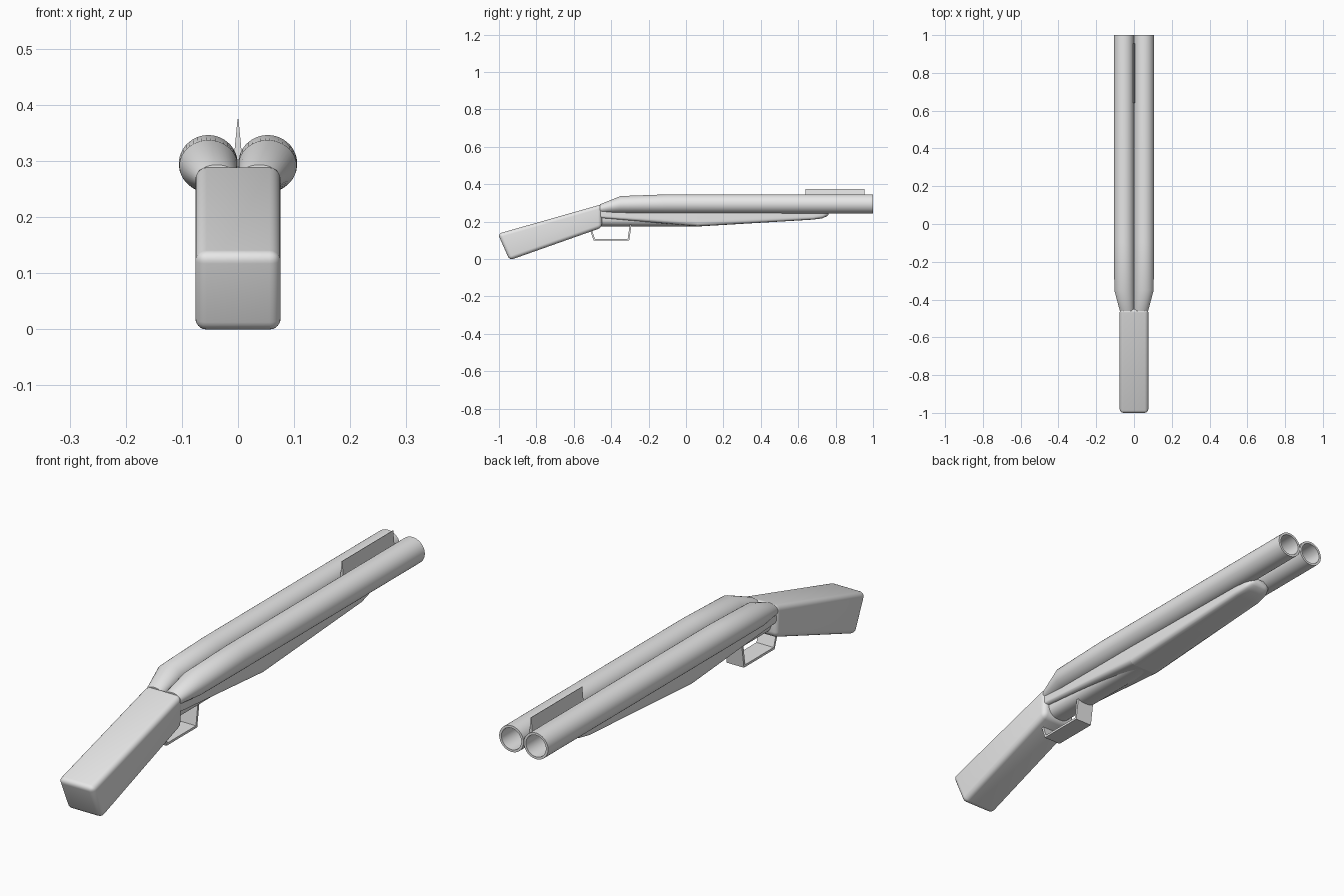
import bpy, bmesh, math

if "Cube" in bpy.data.objects:
    bpy.data.objects.remove(bpy.data.objects["Cube"])

grey = bpy.data.materials.new("plain grey")
grey.diffuse_color = (0.8, 0.8, 0.8, 1)
grey.use_nodes = True
grey.node_tree.nodes["Principled BSDF"].inputs["Base Color"].default_value = grey.diffuse_color


def finish(name, bm, angle=32):
    bmesh.ops.recalc_face_normals(bm, faces=bm.faces)
    me = bpy.data.meshes.new(name)
    bm.to_mesh(me)
    bm.free()
    me.materials.append(grey)
    for p in me.polygons:
        p.use_smooth = True
    me.set_sharp_from_angle(angle=math.radians(angle))
    ob = bpy.data.objects.new(name, me)
    bpy.context.collection.objects.link(ob)
    return ob


def section(y, cx, cz, rx, rz, power=2, n=40):
    """Superellipse ring in the xz plane."""
    pts = []
    for i in range(n):
        a = 2 * math.pi * (i + 0.5) / n
        c, s = math.cos(a), math.sin(a)
        k = (abs(c) ** power + abs(s) ** power) ** (-1 / power)
        pts.append((cx + rx * k * c, y, cz + rz * k * s))
    return pts


def loft(name, rings, angle=32):
    bm = bmesh.new()
    loops = [[bm.verts.new(p) for p in r] for r in rings]
    n = len(loops[0])
    for a, b in zip(loops, loops[1:]):
        for i in range(n):
            j = (i + 1) % n
            bm.faces.new((a[i], a[j], b[j], b[i]))
    bm.faces.new(loops[0])
    bm.faces.new(loops[-1])
    return finish(name, bm, angle)


def extrude_profile(name, yz, half, bevel=0):
    """Side profile given width along x."""
    bm = bmesh.new()
    f = bm.faces.new([bm.verts.new((-half, y, z)) for y, z in yz])
    new = bmesh.ops.extrude_face_region(bm, geom=[f])["geom"]
    bmesh.ops.translate(bm, vec=(2 * half, 0, 0),
                        verts=[v for v in new if isinstance(v, bmesh.types.BMVert)])
    bmesh.ops.recalc_face_normals(bm, faces=bm.faces)
    if bevel:
        bmesh.ops.bevel(bm, geom=bm.edges[:], offset=bevel, segments=5,
                        profile=0.5, affect='EDGES')
    return finish(name, bm)


# twin hollow barrels, tapered into the stock at the rear
for side, label in ((-1, "left"), (1, "right")):
    x = 0.053 * side
    loft(label + "_barrel", [
        section(-0.46, 0.038 * side, 0.269, 0.037, 0.024),
        section(-0.35, 0.0525 * side, 0.291, 0.052, 0.046),
        section(-0.10, x, 0.295, 0.0525, 0.051),
        section(1.0, x, 0.295, 0.0525, 0.051),
        section(1.0, x, 0.295, 0.043, 0.042),
        section(-0.30, x, 0.295, 0.043, 0.038),
    ])

# stock
extrude_profile("stock", [(-0.45, 0.293), (-1.006, 0.135), (-0.943, -0.006),
                          (-0.45, 0.168)], 0.076, 0.02)


# fore-end, wedge shaped below the barrels
def grip_ring(y, half, bottom, top, power=7):
    return section(y, 0, (bottom + top) / 2, half, (top - bottom) / 2, power)


fore = loft("fore_end", [
    grip_ring(-0.46, 0.070, 0.220, 0.265),
    grip_ring(0.06, 0.069, 0.174, 0.270),
    grip_ring(0.68, 0.060, 0.211, 0.270),
    grip_ring(0.73, 0.055, 0.218, 0.268, 5),
    grip_ring(0.755, 0.045, 0.230, 0.264, 4),
    grip_ring(0.762, 0.030, 0.238, 0.260, 3),
], 45)
for e in fore.data.edges:
    if all(abs(fore.data.vertices[v].co.y - 0.06) < 1e-4 for v in e.vertices):
        e.use_edge_sharp = True

# rounded receiver behind the fore-end
loft("receiver", [
    section(-0.46, 0, 0.220, 0.052, 0.045, 2.6),
    section(0.06, 0, 0.220, 0.052, 0.045, 2.6),
])

# trigger guard strap
extrude_profile("trigger_guard", [
    (-0.52, 0.175), (-0.493, 0.098), (-0.304, 0.098), (-0.288, 0.205),
    (-0.298, 0.205), (-0.312, 0.107), (-0.487, 0.107), (-0.510, 0.175)], 0.037)

# knife-edge sight rib between the barrels
loft("sight_rib", [[(-0.009, y, 0.29), (0.009, y, 0.29), (0.0008, y, 0.375),
                    (-0.0008, y, 0.375)] for y in (0.64, 0.955)])
